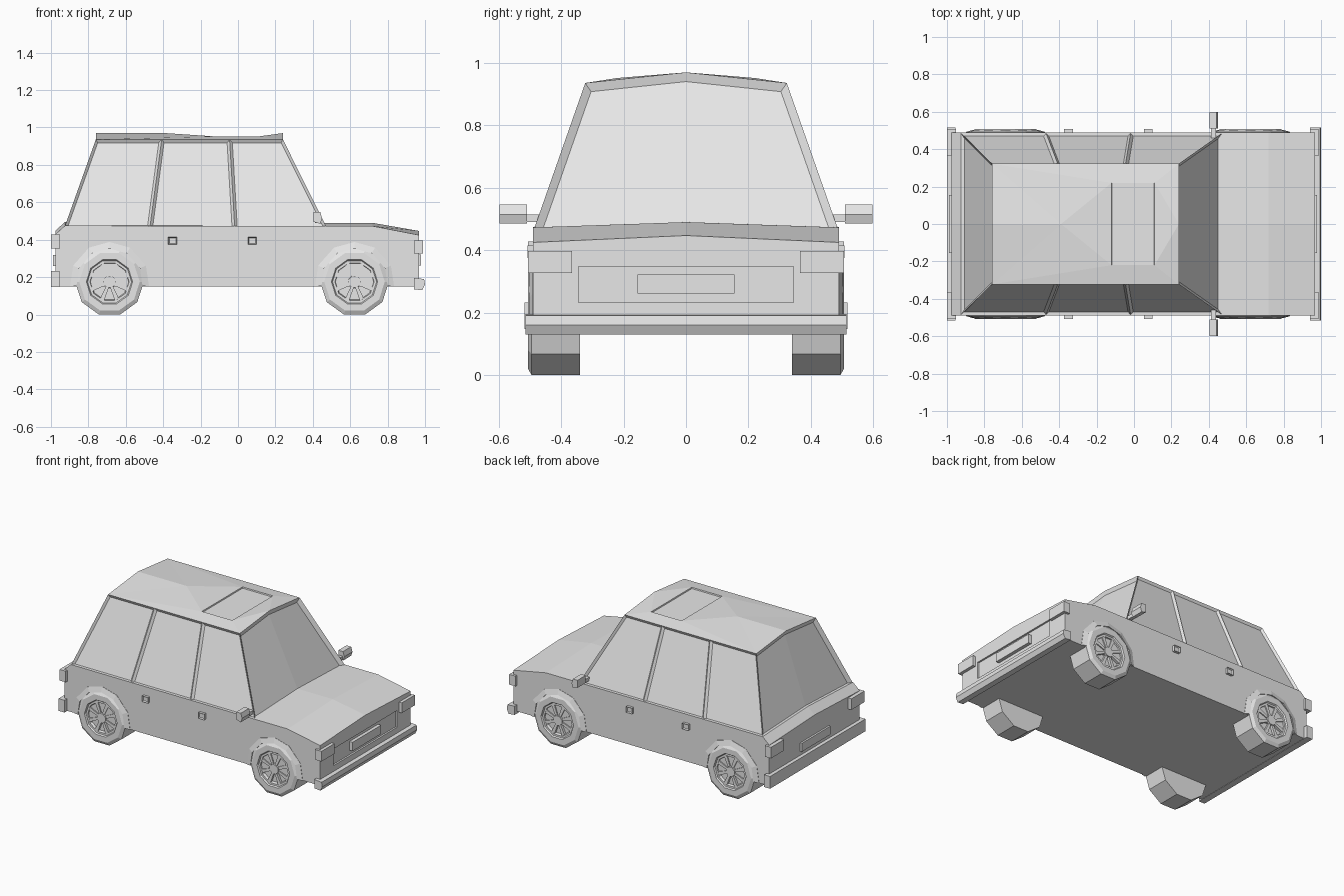
import bpy, bmesh, math
from mathutils import Vector

if "Cube" in bpy.data.objects:
    bpy.data.objects.remove(bpy.data.objects["Cube"])

paint = bpy.data.materials.new("light_grey")
paint.diffuse_color = (0.8, 0.8, 0.8, 1)
paint.use_nodes = True
paint.node_tree.nodes["Principled BSDF"].inputs["Base Color"].default_value = paint.diffuse_color


def finish(name, bm, recalc=True):
    if recalc:
        bmesh.ops.recalc_face_normals(bm, faces=bm.faces)
    me = bpy.data.meshes.new(name)
    bm.to_mesh(me)
    bm.free()
    me.materials.append(paint)
    ob = bpy.data.objects.new(name, me)
    bpy.context.collection.objects.link(ob)
    return ob


def extrude_y(name, profile, y0, y1):
    """Prism from an (x, z) outline running from y0 to y1."""
    bm = bmesh.new()
    a = [bm.verts.new((x, y0, z)) for x, z in profile]
    b = [bm.verts.new((x, y1, z)) for x, z in profile]
    n = len(a)
    bm.faces.new(a)
    bm.faces.new(b)
    for i in range(n):
        bm.faces.new((a[i], a[(i + 1) % n], b[(i + 1) % n], b[i]))
    return finish(name, bm)


def box(name, x0, x1, y0, y1, z0, z1):
    return extrude_y(name, [(x0, z0), (x1, z0), (x1, z1), (x0, z1)], y0, y1)


# Lower body: stations of (x, side height, centre height)
stations = [(-0.975, 0.43, 0.45), (-0.925, 0.475, 0.495), (0.47, 0.473, 0.49),
            (0.72, 0.473, 0.49), (0.967, 0.425, 0.447)]
bm = bmesh.new()
rings = [[bm.verts.new(p) for p in ((x, -0.49, 0.15), (x, -0.49, zs), (x, 0, zc),
                                    (x, 0.49, zs), (x, 0.49, 0.15))]
         for x, zs, zc in stations]
for r, q in zip(rings, rings[1:]):
    for i in range(5):
        bm.faces.new((r[i], r[(i + 1) % 5], q[(i + 1) % 5], q[i]))
bm.faces.new(rings[0])
bm.faces.new(rings[-1])
body = finish("body", bm)

# Recessed grille in the nose
cutter = box("grille_cutter", 0.955, 1.1, -0.345, 0.345, 0.232, 0.347)
cutter.hide_render = True
cutter.hide_viewport = True
cut = body.modifiers.new("grille", 'BOOLEAN')
cut.operation = 'DIFFERENCE'
cut.solver = 'EXACT'
cut.object = cutter

# Cabin: slanted sides split into three windows, ridged roof, two screens
bm = bmesh.new()
low_x, top_x = (-0.925, -0.47, -0.018, 0.47), (-0.76, -0.408, -0.045, 0.24)
V = lambda *p: bm.verts.new(p)
rear_low, front_low = V(-0.925, 0, 0.495), V(0.47, 0, 0.49)
ridge = [V(-0.76, 0, 0.97), V(-0.39, 0, 0.97), V(0.24, 0, 0.97)]
side_glass, front_glass, rear_glass = [], [], []
hole = {}
F = bm.faces.new
for s in (-1, 1):
    lo = [V(x, s * 0.485, 0.474) for x in low_x]
    up = [V(x, s * 0.323, 0.936) for x in top_x]
    hr, hf = V(-0.12, s * 0.22, 0.952), V(0.11, s * 0.22, 0.952)
    hole[s] = (hr, hf)
    for i in range(3):
        side_glass.append(F((lo[i], lo[i + 1], up[i + 1], up[i])))
    front_glass.append(F((lo[3], front_low, ridge[2], up[3])))
    rear_glass.append(F((lo[0], rear_low, ridge[0], up[0])))
    F((ridge[0], ridge[1], up[0]))
    F((ridge[1], hr, up[0]))
    F((up[0], hr, hf, up[3], up[2], up[1]))
    F((up[3], hf, ridge[2]))
F((ridge[1], hole[1][0], hole[-1][0]))
F((ridge[2], hole[1][1], hole[-1][1]))
sunroof = F((*hole[1], *reversed(hole[-1])))
bm.normal_update()
middle = Vector((-0.2, 0, 0.65))
for f in bm.faces:
    if f.normal.dot(f.calc_center_median() - middle) < 0:
        f.normal_flip()
bm.normal_update()
for f in side_glass:
    bmesh.ops.inset_region(bm, faces=[f], thickness=0.014, depth=-0.014, use_even_offset=True)
for pair in (front_glass, rear_glass):
    bmesh.ops.inset_region(bm, faces=pair, thickness=0.024, depth=-0.018, use_even_offset=True)
bmesh.ops.inset_region(bm, faces=[sunroof], thickness=0.003, depth=-0.008)
finish("cabin", bm, recalc=False)


def lathe_y(name, cx, cz, profile, sides):
    """Revolve (y, radius) points about the wheel axle; a flat side points down."""
    bm = bmesh.new()
    rows = []
    for y, r in profile:
        rows.append([bm.verts.new((cx + r * math.sin(a), y, cz + r * math.cos(a)))
                     for a in ((k + 0.5) * math.tau / sides for k in range(sides))])
    for a, b in zip(rows, rows[1:]):
        for k in range(sides):
            j = (k + 1) % sides
            bm.faces.new((a[k], a[j], b[j], b[k]))
    bm.faces.new(rows[0])
    bm.faces.new(rows[-1])
    return finish(name, bm)


# Wheels with spoked rims, and flared arches above them
AXLE = 0.175
for label, cx in (("front", 0.623), ("rear", -0.687)):
    for s, side in ((-1, "right"), (1, "left")):
        tag = f"{label}_{side}"
        lathe_y("tyre_" + tag, cx, AXLE,
                [(s * y, r) for y, r in ((0.34, 0.184), (0.495, 0.184), (0.507, 0.162),
                                         (0.507, 0.124), (0.498, 0.118), (0.498, 0.105),
                                         (0.48, 0.1))], 10)
        lathe_y("hub_" + tag, cx, AXLE, [(s * 0.475, 0.036), (s * 0.502, 0.034)], 8)
        for k in range(8):
            a = (k + 0.5) * math.tau / 8
            d, t = Vector((math.sin(a), math.cos(a))), Vector((math.cos(a), -math.sin(a)))
            c = Vector((cx, AXLE))
            pts = [c + d * r + t * w for r, w in ((0.03, -0.008), (0.104, -0.012),
                                                  (0.104, 0.012), (0.03, 0.008))]
            extrude_y("spoke_" + tag, [tuple(p) for p in pts], s * 0.475, s * 0.497)
        bm = bmesh.new()
        rows = []
        for deg in (-97, -66, -31, 0, 31, 66, 97):
            a = math.radians(deg)
            rows.append([bm.verts.new((cx + r * math.sin(a), s * y, AXLE + r * math.cos(a)))
                         for r, y in ((0.213, 0.48), (0.213, 0.492), (0.178, 0.503),
                                      (0.178, 0.48))])
        for p, q in zip(rows, rows[1:]):
            for i in range(4):
                bm.faces.new((p[i], p[(i + 1) % 4], q[(i + 1) % 4], q[i]))
        bm.faces.new(rows[0])
        bm.faces.new(rows[-1])
        finish("wheel_arch_" + tag, bm)

# Bumpers, the front one with a chamfered lower edge
extrude_y("front_bumper", [(0.94, 0.135), (0.985, 0.13), (1.0, 0.16), (0.995, 0.19),
                           (0.94, 0.195)], -0.515, 0.515)
box("rear_bumper", -1.0, -0.955, -0.517, 0.517, 0.148, 0.232)

# Number plates
box("front_plate", 0.95, 0.978, -0.155, 0.155, 0.262, 0.322)
box("rear_plate", -0.988, -0.97, -0.155, 0.155, 0.26, 0.318)

for s in (-1, 1):
    # Lamps wrapped around the corners
    box("headlight", 0.94, 0.988, s * 0.365, s * 0.506, 0.327, 0.397)
    box("tail_light", -1.0, -0.953, s * 0.365, s * 0.507, 0.352, 0.428)
    # Wing mirrors
    extrude_y("mirror", [(0.405, 0.495), (0.44, 0.485), (0.45, 0.515), (0.44, 0.547),
                         (0.405, 0.547)], s * 0.51, s * 0.598)
    box("mirror_arm", 0.412, 0.438, s * 0.46, s * 0.515, 0.49, 0.515)
    # Door handles with a recessed centre
    for x in (-0.35, 0.077):
        handle = box("door_handle", x - 0.023, x + 0.023, s * 0.48, s * 0.508, 0.375, 0.415)
        bm = bmesh.new()
        bm.from_mesh(handle.data)
        outer = [f for f in bm.faces if f.normal.y * s > 0.9]
        bmesh.ops.inset_region(bm, faces=outer, thickness=0.008, depth=-0.008)
        bm.to_mesh(handle.data)
        bm.free()
